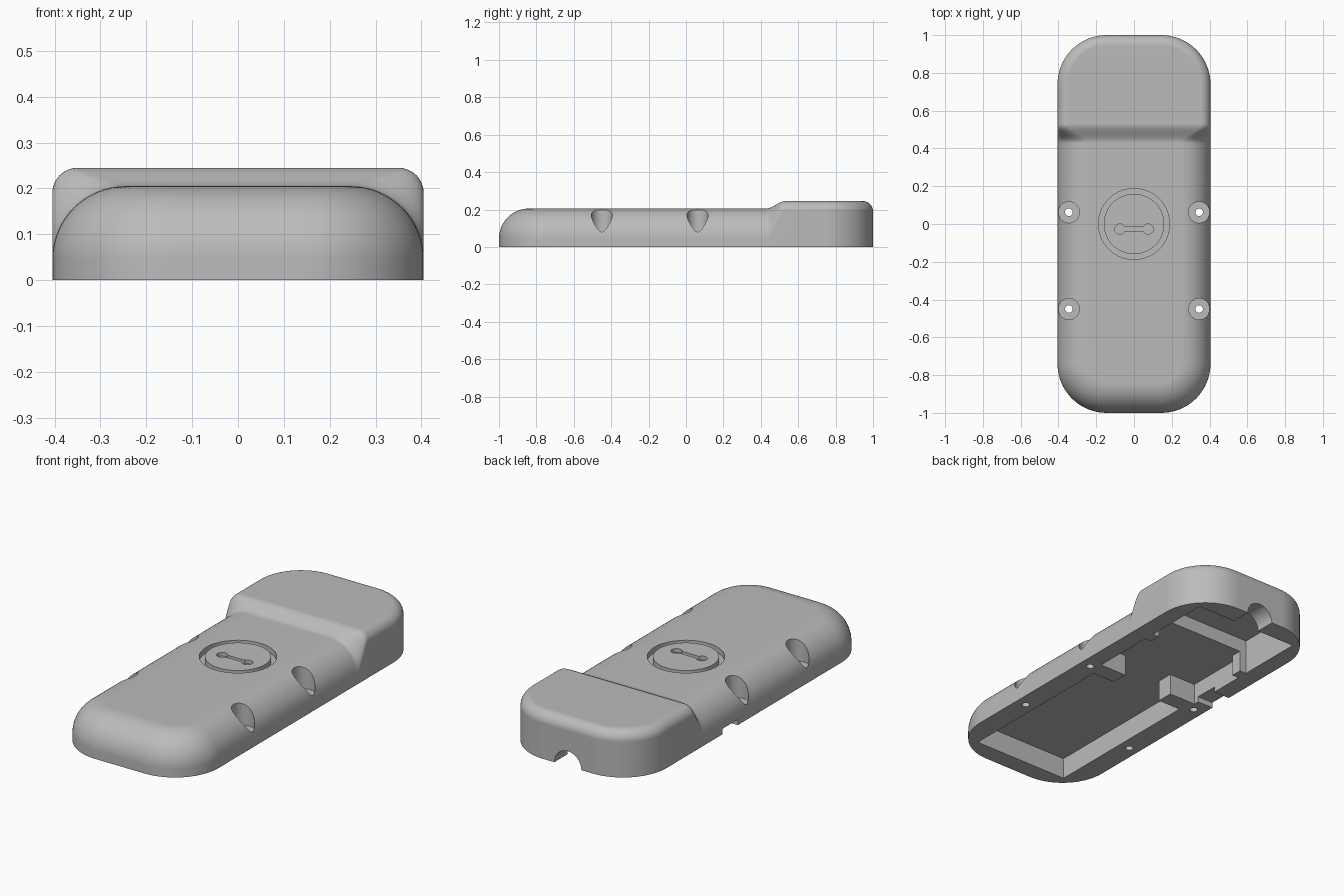
import bpy, bmesh
from math import sin, cos, pi, radians

cube = bpy.data.objects.get("Cube")
if cube:
    bpy.data.objects.remove(cube, do_unlink=True)

grey = bpy.data.materials.new("plain_grey")
grey.use_nodes = True
tone = (0.5, 0.5, 0.5, 1)
grey.diffuse_color = tone
grey.node_tree.nodes["Principled BSDF"].inputs["Base Color"].default_value = tone


def finish(name, bm):
    bmesh.ops.recalc_face_normals(bm, faces=bm.faces[:])
    mesh = bpy.data.meshes.new(name)
    bm.to_mesh(mesh)
    bm.free()
    mesh.materials.append(grey)
    obj = bpy.data.objects.new(name, mesh)
    bpy.context.collection.objects.link(obj)
    return obj


def blend(a, b, y, start, end):
    t = min(max((y - start) / (end - start), 0), 1)
    return a + (b - a) * t * t * (3 - 2 * t)


# Right half of the rounded outline: position and outward normal
HALF, LENGTH, CORNER, SEGS = 0.405, 1.0, 0.26, 16
outline = []


def corner(start, cy):
    for i in range(SEGS + 1):
        a = start + pi / 2 * i / SEGS
        outline.append((HALF - CORNER + CORNER * cos(a), cy + CORNER * sin(a), cos(a), sin(a)))


corner(-pi / 2, CORNER - LENGTH)
for i in range(15):
    outline.append((HALF, 0.42 + 0.008 * i, 1, 0))
corner(0, LENGTH - CORNER)


def column(bm, x, y, nx, ny, side):
    """Wall and edge fillet rising from one outline point."""
    height = blend(0.205, 0.245, y, 0.43, 0.53)
    radius = blend(0.16, 0.055, y, 0.43, 0.52)
    verts = [bm.verts.new((side * x, y, 0))]
    for k in range(SEGS + 1):
        a = pi / 2 * k / SEGS
        d = radius * (1 - cos(a))
        verts.append(bm.verts.new((side * (x - nx * d), y - ny * d,
                                   height - radius + radius * sin(a))))
    return verts


# Case: low rounded body that steps up into a taller head
bm = bmesh.new()
right = [column(bm, *p, 1) for p in outline]
left = [column(bm, *p, -1) for p in outline]
loop = right + left[::-1]
for a, b in zip(loop, loop[1:] + loop[:1]):
    for k in range(len(a) - 1):
        bm.faces.new((a[k], b[k], b[k + 1], a[k + 1]))
for i in range(len(right) - 1):
    bm.faces.new((right[i][-1], right[i + 1][-1], left[i + 1][-1], left[i][-1]))
bm.faces.new([c[0] for c in loop])
case = finish("case", bm)


# Cutter helpers
def prism(name, points, z0, z1):
    bm = bmesh.new()
    face = bm.faces.new([bm.verts.new((x, y, z0)) for x, y in points])
    up = bmesh.ops.extrude_face_region(bm, geom=[face])["geom"]
    bmesh.ops.translate(bm, vec=(0, 0, z1 - z0),
                        verts=[v for v in up if isinstance(v, bmesh.types.BMVert)])
    return finish(name, bm)


def box(name, x0, x1, y0, y1, z0, z1):
    return prism(name, [(x0, y0), (x1, y0), (x1, y1), (x0, y1)], z0, z1)


def circle(cx, cy, r, n=40):
    return [(cx + r * cos(2 * pi * i / n), cy + r * sin(2 * pi * i / n)) for i in range(n)]


def cut(target, cutter):
    mod = target.modifiers.new("cut", 'BOOLEAN')
    mod.operation, mod.solver, mod.object = 'DIFFERENCE', 'EXACT', cutter
    bpy.context.view_layer.objects.active = target
    bpy.ops.object.modifier_apply(modifier=mod.name)
    bpy.data.objects.remove(cutter, do_unlink=True)


# Hollow underside with a boss beside each middle screw
half = [(0.285, -0.9), (0.285, 0.02), (0.15, 0.02), (0.15, 0.11),
        (0.31, 0.11), (0.31, 0.46), (0.27, 0.46), (0.27, 0.56)]
cut(case, prism("main_pocket", half + [(-x, y) for x, y in half[::-1]], -0.1, 0.115))
cut(case, box("head_pocket", -0.31, 0.31, 0.52, 0.89, -0.1, 0.19))

# Side slot and cable outlet
cut(case, box("side_slot", -0.5, -0.29, 0.14, 0.27, -0.1, 0.03))
cable = prism("cable_outlet", circle(0, 0, 0.08), -1.1, -0.8)
cable.rotation_euler.x = radians(90)
cut(case, cable)

# Screw recesses and through holes
for x in (-0.345, 0.345):
    for y in (-0.45, 0.062):
        cut(case, prism("screw_recess", circle(x, y, 0.056), 0.075, 0.4))
        cut(case, prism("screw_hole", circle(x, y, 0.02, 24), -0.1, 0.3))

# Round button: ring groove around a disc
groove = prism("button_groove", circle(0, 0, 0.188, 64), 0.175, 0.3)
cut(groove, prism("button_core", circle(0, 0, 0.16, 64), 0.1, 0.4))
cut(case, groove)

# Recessed dumbbell mark on the button
r, reach, cy = 0.027, 0.075, -0.027
mark = [(reach + r * cos(a), cy + r * sin(a))
        for a in (radians(-155 + 310 * i / 24) for i in range(25))]
cut(case, prism("button_mark", mark + [(-x, 2 * cy - y) for x, y in mark], 0.185, 0.3))

# Smooth fillets, crisp cut edges
bpy.ops.object.select_all(action='DESELECT')
case.select_set(True)
bpy.context.view_layer.objects.active = case
bpy.ops.object.shade_smooth_by_angle(angle=radians(30))
weighted = case.modifiers.new("weighted_normals", 'WEIGHTED_NORMAL')
weighted.keep_sharp = True
